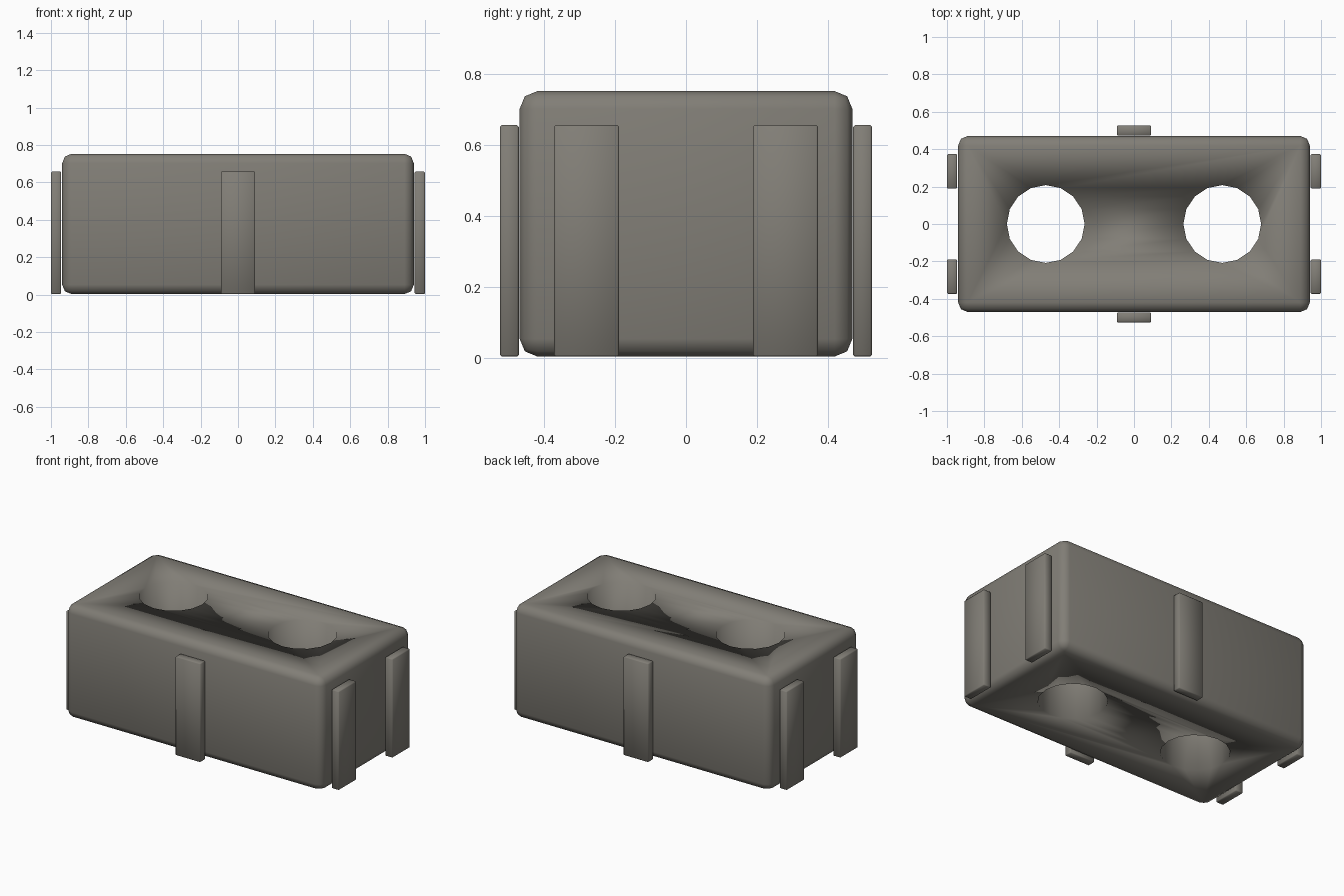
import bpy

cube = bpy.data.objects.get("Cube")
if cube:
    bpy.data.objects.remove(cube, do_unlink=True)

# Warm concrete grey
concrete = bpy.data.materials.new("concrete_grey")
concrete.use_nodes = True
color = (0.22, 0.208, 0.182, 1)
concrete.diffuse_color = color
concrete.node_tree.nodes["Principled BSDF"].inputs["Base Color"].default_value = color

BASE = 0.003


def apply_modifier(obj, mod):
    bpy.ops.object.select_all(action='DESELECT')
    obj.select_set(True)
    bpy.context.view_layer.objects.active = obj
    bpy.ops.object.modifier_apply(modifier=mod.name)


def bevelled_box(name, x, y, size, bevel, segments):
    """Box standing on the base plane with bevelled edges."""
    bpy.ops.mesh.primitive_cube_add(size=1, location=(x, y, BASE + size[2] / 2))
    obj = bpy.context.object
    obj.name = name
    obj.scale = size
    bpy.ops.object.transform_apply(location=False, rotation=False, scale=True)
    obj.data.materials.append(concrete)
    mod = obj.modifiers.new("bevel", 'BEVEL')
    mod.width = bevel
    mod.segments = segments
    apply_modifier(obj, mod)
    return obj


# Block with two round through holes
block = bevelled_box("block", 0, 0, (1.88, 0.94, 0.75), 0.05, 2)
for side in (-1, 1):
    bpy.ops.mesh.primitive_cylinder_add(vertices=16, radius=0.208, depth=2,
                                        location=(side * 0.472, 0, 0.4))
    cutter = bpy.context.object
    cutter.name = "hole_cutter"
    cutter.hide_render = True
    cutter.data.materials.append(concrete)
    mod = block.modifiers.new("hole", 'BOOLEAN')
    mod.operation = 'DIFFERENCE'
    mod.solver = 'EXACT'
    mod.object = cutter
    apply_modifier(block, mod)
    bpy.data.objects.remove(cutter, do_unlink=True)
block.data.shade_smooth()

# Ribs: one on the front and back, two on each end
ribs = []
for side, word in ((-1, "front"), (1, "back")):
    ribs.append(bevelled_box(word + "_rib", 0, side * 0.499,
                             (0.184, 0.053, 0.654), 0.005, 1))
for side, end in ((-1, "right"), (1, "left")):
    for depth, word in ((-1, "front"), (1, "back")):
        ribs.append(bevelled_box(f"{end}_{word}_rib", side * 0.9725, depth * 0.281,
                                 (0.055, 0.184, 0.654), 0.005, 1))
for rib in ribs:
    rib.data.shade_smooth()
